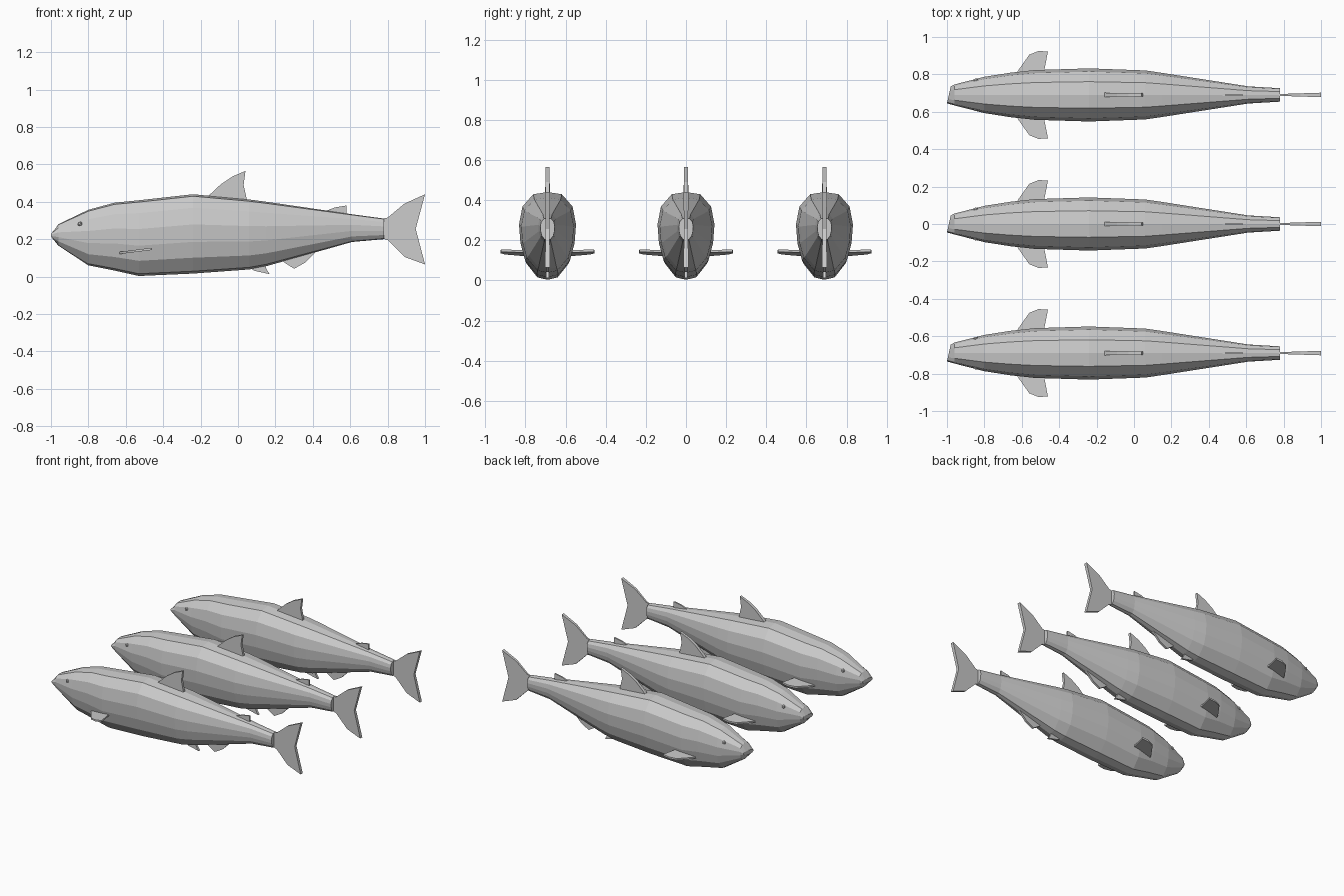
import bpy, bmesh
from mathutils import Vector

if "Cube" in bpy.data.objects:
    bpy.data.objects.remove(bpy.data.objects["Cube"])


def make_object(name, bm, y):
    bmesh.ops.recalc_face_normals(bm, faces=bm.faces[:])
    mesh = bpy.data.meshes.new(name)
    bm.to_mesh(mesh)
    bm.free()
    ob = bpy.data.objects.new(name, mesh)
    ob.location.y = y
    bpy.context.collection.objects.link(ob)
    return ob


# body stations: x, bottom z, top z, half width
STATIONS = [
    (-1.00, .205, .235, .045), (-.96, .165, .28, .056), (-.80, .06, .357, .097),
    (-.66, .032, .395, .119), (-.53, .003, .408, .133), (-.24, .016, .44, .142),
    (.06, .038, .412, .131), (.15, .055, .40, .118), (.61, .185, .333, .046),
    (.78, .20, .31, .036)]
# half cross-section: width fraction, height fraction
HALF = [(0, 0), (.38, .03), (.79, .2), (.95, .4), (1, .62), (.88, .83), (.5, .975), (0, 1)]
RING = HALF + [(-a, b) for a, b in HALF[-2:0:-1]]


def body(y):
    bm = bmesh.new()
    rings = []
    for i, (x, lo, hi, w) in enumerate(STATIONS):
        skew = .01 if i == 0 else 0      # slightly slanted snout
        rings.append([bm.verts.new((x + skew * (1 + a), a * w, lo + b * (hi - lo)))
                      for a, b in RING])
    n = len(RING)
    for r, s in zip(rings, rings[1:]):
        for i in range(n):
            j = (i + 1) % n
            bm.faces.new((r[i], r[j], s[j], s[i]))
    bm.faces.new(rings[0])
    bm.faces.new(rings[-1])
    make_object("body", bm, y)


def fin(name, outline, y, t0, t1, flat=None):
    """Thin plate; half thickness goes from t0 at the front to t1 at the back."""
    bm = bmesh.new()
    x0 = min(p[0] for p in outline)
    x1 = max(p[0] for p in outline)
    sides = []
    for s in (-1, 1):
        side = []
        for u, v in outline:
            f = (u - x0) / (x1 - x0)
            t = s * (t0 + (t1 - t0) * f)
            co = (u, t, v) if flat is None else (u, flat * v, .126 + .022 * f + t)
            side.append(bm.verts.new(co))
        sides.append(side)
    a, b = sides
    bm.faces.new(a)
    bm.faces.new(b)
    for i in range(len(a)):
        j = (i + 1) % len(a)
        bm.faces.new((a[i], a[j], b[j], b[i]))
    make_object(name, bm, y)


def eye(y, side):
    bm = bmesh.new()
    bmesh.ops.create_icosphere(bm, subdivisions=1, radius=.014)
    bmesh.ops.translate(bm, verts=bm.verts[:], vec=Vector((-.845, side * .075, .282)))
    make_object("eye", bm, y)


DORSAL = [(-.17, .42), (-.09, .495), (-.03, .535), (.04, .565), (.03, .49), (.05, .40)]
TAIL = [(.75, .305), (.80, .315), (.89, .39), (1, .44), (.95, .255), (1, .065),
        (.89, .105), (.80, .195), (.75, .21)]
ADIPOSE = [(.44, .34), (.52, .37), (.58, .38), (.58, .32)]
ANAL = [(.23, .09), (.255, .07), (.30, .042), (.36, .075), (.42, .135), (.40, .16)]
PELVIC = [(.05, .055), (.09, .03), (.17, .013), (.155, .035), (.14, .07)]
PECTORAL = [(-.635, .10), (-.62, .13), (-.56, .215), (-.51, .235), (-.46, .232),
            (-.48, .13), (-.48, .10)]

# three fish side by side
for y in (-.69, 0, .69):
    body(y)
    fin("dorsal_fin", DORSAL, y, .012, .009)
    fin("tail_fin", TAIL, y, .004, .012)
    fin("adipose_fin", ADIPOSE, y, .005, .005)
    fin("anal_fin", ANAL, y, .008, .008)
    fin("pelvic_fin", PELVIC, y, .008, .008)
    for side in (-1, 1):
        fin("pectoral_fin", PECTORAL, y, .006, .006, flat=side)
        eye(y, side)
